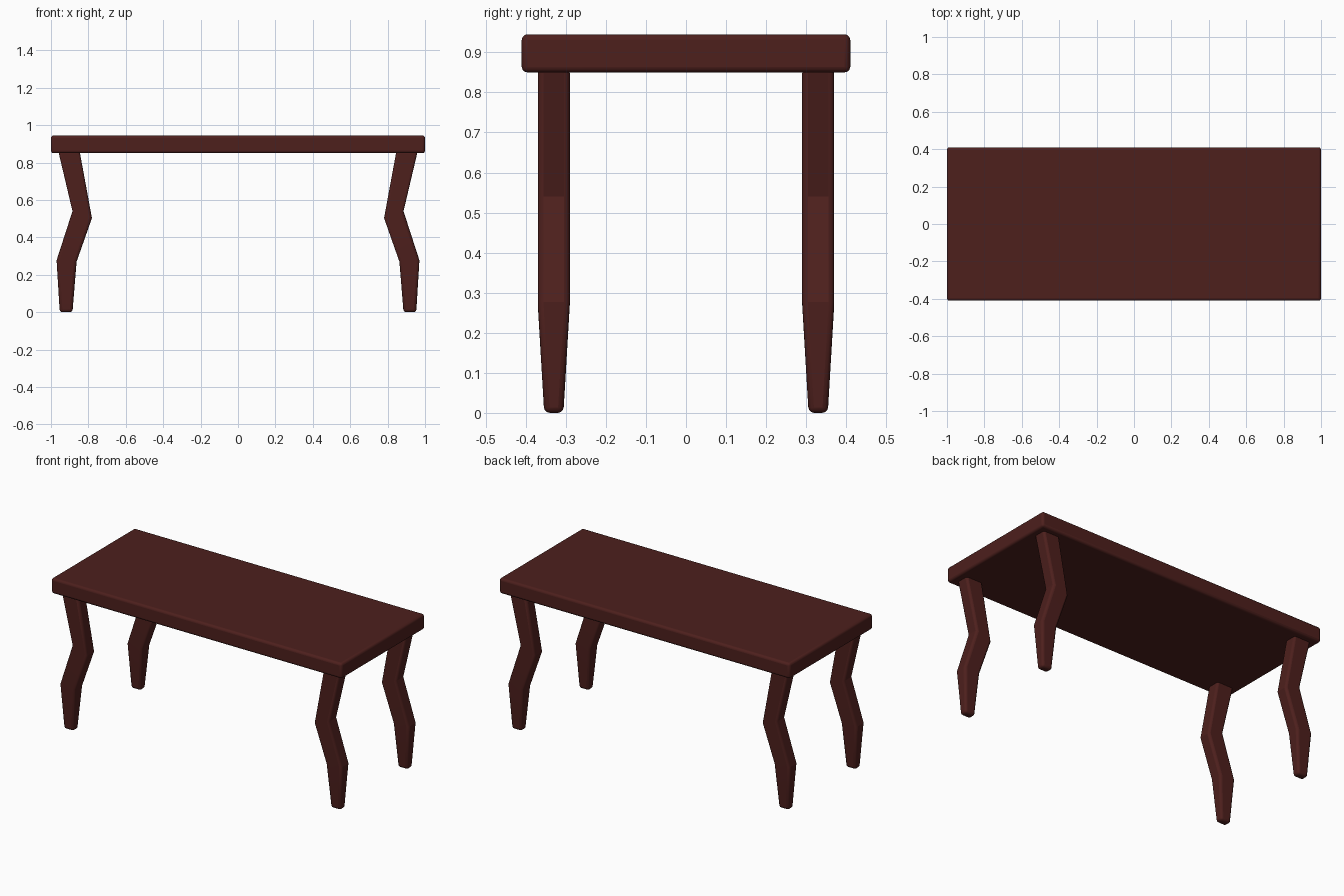
import bpy, bmesh, math

if "Cube" in bpy.data.objects:
    bpy.data.objects.remove(bpy.data.objects["Cube"])

wood = bpy.data.materials.new("dark_wood")
wood.diffuse_color = (0.075, 0.014, 0.012, 1)
wood.use_nodes = True
wood.node_tree.nodes["Principled BSDF"].inputs["Base Color"].default_value = wood.diffuse_color


def finish(bm, name, bevel):
    bmesh.ops.recalc_face_normals(bm, faces=bm.faces)
    mesh = bpy.data.meshes.new(name)
    bm.to_mesh(mesh)
    bm.free()
    obj = bpy.data.objects.new(name, mesh)
    bpy.context.collection.objects.link(obj)
    mesh.materials.append(wood)
    mod = obj.modifiers.new("Rounded edges", 'BEVEL')
    mod.width = bevel
    mod.segments = 3
    mod.limit_method = 'ANGLE'
    mod.angle_limit = math.radians(40)
    bpy.ops.object.select_all(action='DESELECT')
    obj.select_set(True)
    bpy.context.view_layer.objects.active = obj
    bpy.ops.object.shade_smooth_by_angle(angle=math.radians(20))
    return obj


# Table top
bm = bmesh.new()
bmesh.ops.create_cube(bm, size=1)
for v in bm.verts:
    v.co = (v.co.x * 2, v.co.y * 0.82, v.co.z * 0.095 + 0.8975)
finish(bm, "table_top", 0.014)

# Leg sections: outer x, outer z, inner x, inner z, half depth
SECTIONS = [
    (0.953, 0.0, 0.885, 0.0, 0.024),
    (0.97, 0.277, 0.863, 0.27, 0.04),
    (0.885, 0.54, 0.781, 0.503, 0.04),
    (0.961, 0.862, 0.847, 0.862, 0.04),
]


def leg(name, sx, sy):
    bm = bmesh.new()
    rings = []
    for xo, zo, xi, zi, h in SECTIONS:
        corners = [(xo, -h, zo), (xi, -h, zi), (xi, h, zi), (xo, h, zo)]
        rings.append([bm.verts.new((sx * x, sy * 0.33 + y, z))
                      for x, y, z in corners])
    for a, b in zip(rings, rings[1:]):
        for i in range(4):
            j = (i + 1) % 4
            bm.faces.new((a[i], a[j], b[j], b[i]))
    bm.faces.new(rings[0])
    bm.faces.new(rings[-1])
    finish(bm, name, 0.014)


# Four bent legs
for sx, side in ((-1, "left"), (1, "right")):
    for sy, end in ((-1, "front"), (1, "back")):
        leg(f"{end}_{side}_leg", sx, sy)
